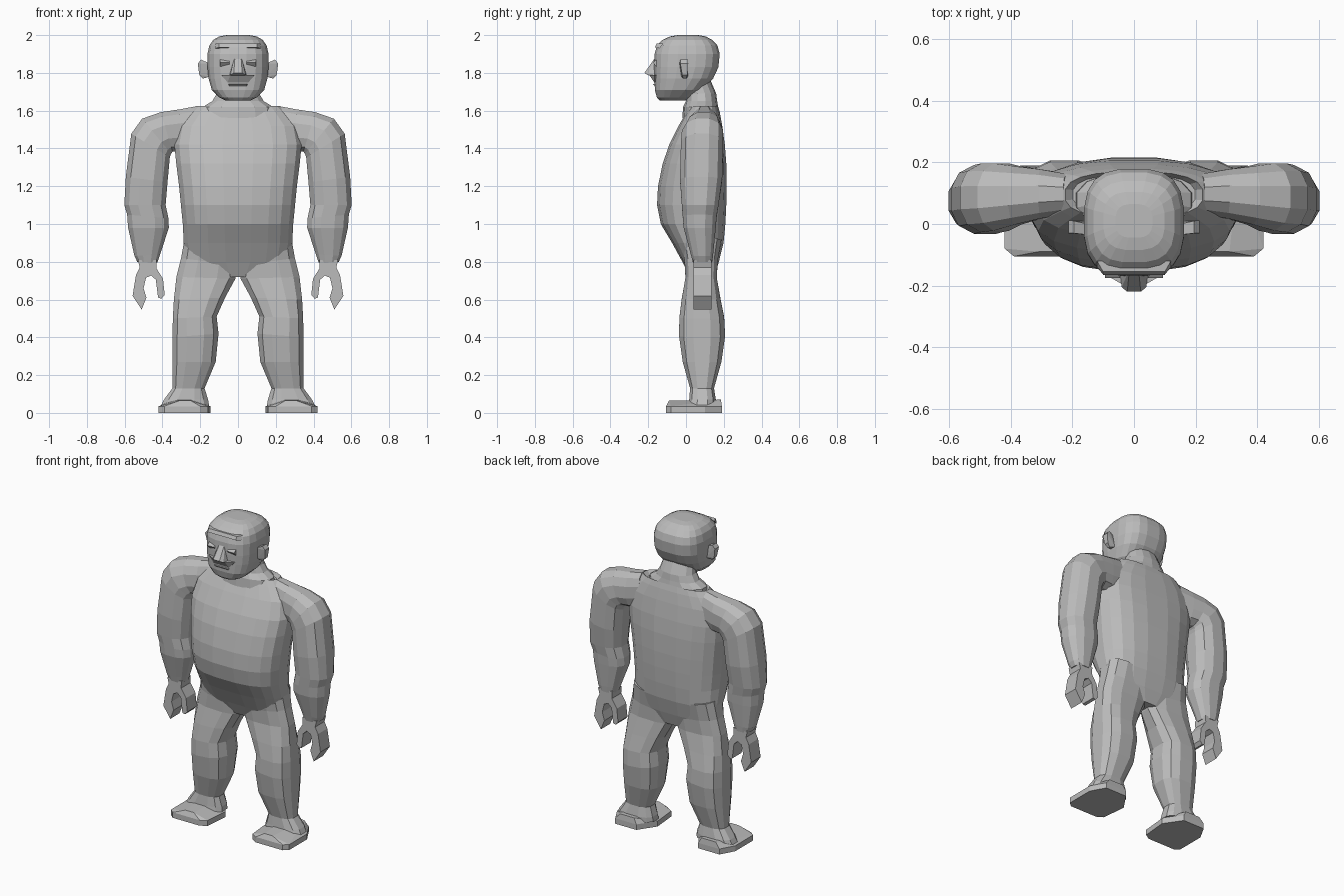
import bpy, bmesh, math
from mathutils import Vector

grey = bpy.data.materials.new("plain grey")
grey.diffuse_color = (0.5, 0.5, 0.5, 1)


def finish(name, bm):
    bmesh.ops.recalc_face_normals(bm, faces=bm.faces)
    me = bpy.data.meshes.new(name)
    bm.to_mesh(me)
    bm.free()
    me.materials.append(grey)
    ob = bpy.data.objects.new(name, me)
    bpy.context.collection.objects.link(ob)
    return ob


def loft(name, rings, n=14, power=2.5, s=1):
    """Rings: (inner x, inner z, outer x, outer z, front y, back y)."""
    bm = bmesh.new()
    prev = None
    for xi, zi, xo, zo, y0, y1 in rings:
        ring = []
        for i in range(n):
            a = 2 * math.pi * (i + 0.5) / n
            c, d = math.cos(a), math.sin(a)
            u = math.copysign(abs(c) ** (2 / power), c)
            v = math.copysign(abs(d) ** (2 / power), d)
            t = (u + 1) / 2
            ring.append(bm.verts.new((s * (xi + (xo - xi) * t),
                                      (y0 + y1) / 2 + v * (y1 - y0) / 2,
                                      zi + (zo - zi) * t)))
        if prev:
            for i in range(n):
                j = (i + 1) % n
                bm.faces.new((prev[i], prev[j], ring[j], ring[i]))
        else:
            bm.faces.new(ring)
        prev = ring
    bm.faces.new(prev)
    return finish(name, bm)


def hull(name, pts, s=1):
    bm = bmesh.new()
    for x, y, z in pts:
        bm.verts.new((s * x, y, z))
    bmesh.ops.convex_hull(bm, input=bm.verts)
    return finish(name, bm)


def sym(rows):
    """Centred rings from (z, half width, front y, back y)."""
    return [(-w, z, w, z, a, b) for z, w, a, b in rows]


def both(pts):
    return [(s * x, y, z) for x, y, z in pts for s in (1, -1)]


# Torso with a big belly
loft("torso", sym([
    (0.72, 0.16, 0.02, 0.15), (0.80, 0.27, -0.02, 0.175), (0.90, 0.29, -0.075, 0.20),
    (1.00, 0.295, -0.135, 0.21), (1.10, 0.305, -0.155, 0.215), (1.20, 0.315, -0.15, 0.217),
    (1.32, 0.33, -0.125, 0.215), (1.42, 0.34, -0.09, 0.207), (1.52, 0.32, -0.04, 0.193),
    (1.59, 0.26, 0.0, 0.18), (1.625, 0.225, 0.02, 0.17), (1.60, 0.2, 0.03, 0.16)]),
    n=20, power=2.6)

# Neck and collar
loft("neck", sym([(1.56, 0.20, -0.02, 0.17), (1.62, 0.19, -0.015, 0.17),
                  (1.65, 0.14, 0.0, 0.165), (1.69, 0.115, 0.0, 0.16),
                  (1.76, 0.10, -0.02, 0.13)]), n=14, power=2.2)

# Head
loft("head", sym([
    (1.655, 0.07, -0.14, 0.0), (1.67, 0.10, -0.155, 0.03), (1.71, 0.14, -0.166, 0.09),
    (1.77, 0.157, -0.168, 0.145), (1.83, 0.163, -0.17, 0.173), (1.90, 0.163, -0.168, 0.18),
    (1.945, 0.153, -0.155, 0.168), (1.975, 0.132, -0.125, 0.14), (1.993, 0.10, -0.085, 0.105),
    (2.0, 0.06, -0.045, 0.065)]), n=20, power=2.9)

# Nose, upper lip, brow and eyelids
hull("nose", both([(0.016, -0.16, 1.885), (0.024, -0.17, 1.86), (0.022, -0.22, 1.80),
                   (0.04, -0.205, 1.79), (0.045, -0.16, 1.79), (0.03, -0.165, 1.775)]))
hull("upper_lip", both([(0.09, -0.15, 1.79), (0.09, -0.166, 1.79), (0.04, -0.195, 1.79),
                        (0.055, -0.168, 1.75), (0.055, -0.15, 1.75)]))
hull("lower_lip", both([(0.06, -0.15, 1.745), (0.045, -0.174, 1.74), (0.05, -0.15, 1.715)]))
hull("brow", both([(0.12, -0.12, 1.955), (0.10, -0.155, 1.955), (0.10, -0.165, 1.935),
                   (0.12, -0.14, 1.93)]))

for s, side in ((1, "right"), (-1, "left")):
    hull(side + "_eyelid", [(x, y, z) for x in (0.045, 0.095)
                            for y, z in ((-0.15, 1.875), (-0.176, 1.855), (-0.15, 1.825))], s)

    # Ear flaring outwards
    hull(side + "_ear", [(0.15, -0.035, 1.85), (0.15, 0.0, 1.85), (0.15, -0.025, 1.78),
                         (0.15, 0.01, 1.78), (0.195, -0.03, 1.87), (0.195, 0.01, 1.87),
                         (0.213, -0.03, 1.85), (0.213, 0.012, 1.85), (0.205, -0.02, 1.79),
                         (0.205, 0.008, 1.79), (0.185, -0.015, 1.77), (0.185, 0.0, 1.77)], s)

    # Arm with shoulder
    loft(side + "_arm", [
        (0.20, 1.40, 0.23, 1.625, 0.03, 0.165), (0.30, 1.38, 0.31, 1.61, 0.015, 0.18),
        (0.345, 1.38, 0.41, 1.595, -0.005, 0.19), (0.352, 1.37, 0.51, 1.56, -0.025, 0.20),
        (0.358, 1.35, 0.568, 1.48, -0.03, 0.20), (0.37, 1.22, 0.597, 1.25, -0.035, 0.195),
        (0.38, 1.10, 0.605, 1.10, -0.025, 0.175), (0.365, 1.03, 0.59, 1.05, -0.02, 0.165),
        (0.363, 0.98, 0.585, 0.98, -0.015, 0.16), (0.41, 0.84, 0.55, 0.83, 0.025, 0.145),
        (0.425, 0.795, 0.535, 0.80, 0.035, 0.14)], n=12, power=2.4, s=s)

    # Claw hand, an outline given thickness
    outline = [(0.53, 0.81), (0.52, 0.77), (0.54, 0.73), (0.558, 0.62), (0.51, 0.547),
               (0.485, 0.61), (0.50, 0.66), (0.487, 0.715), (0.46, 0.728), (0.435, 0.705),
               (0.423, 0.61), (0.405, 0.605), (0.388, 0.625), (0.397, 0.71), (0.432, 0.765),
               (0.43, 0.81)]
    bm = bmesh.new()
    f = bm.faces.new([bm.verts.new((s * x, 0.04, z)) for x, z in outline])
    ext = bmesh.ops.extrude_face_region(bm, geom=[f])["geom"]
    bmesh.ops.translate(bm, vec=Vector((0, 0.095, 0)),
                        verts=[v for v in ext if isinstance(v, bmesh.types.BMVert)])
    if not any(f is g for g in bm.faces):
        bmesh.ops.holes_fill(bm, edges=bm.edges)
    finish(side + "_hand", bm)

    # Leg
    loft(side + "_leg", [
        (0.02, 0.88, 0.285, 0.93, -0.03, 0.19), (0.005, 0.78, 0.305, 0.82, -0.01, 0.17),
        (0.01, 0.71, 0.33, 0.72, -0.005, 0.165), (0.065, 0.61, 0.343, 0.60, -0.025, 0.185),
        (0.11, 0.51, 0.348, 0.50, -0.038, 0.205), (0.10, 0.42, 0.35, 0.40, -0.04, 0.21),
        (0.115, 0.27, 0.35, 0.27, -0.02, 0.19), (0.175, 0.13, 0.35, 0.13, 0.02, 0.15),
        (0.155, 0.07, 0.395, 0.07, 0.015, 0.16), (0.15, 0.04, 0.41, 0.04, 0.01, 0.16)],
        n=12, power=2.7, s=s)

    # Flat foot with a low ridge
    sole = [(0.16, -0.08), (0.20, -0.105), (0.39, -0.105), (0.42, -0.08), (0.42, 0.10),
            (0.37, 0.19), (0.22, 0.19), (0.145, 0.08)]
    hull(side + "_foot", [(x, y, z) for x, y in sole for z in (0, 0.035)]
         + [(0.25, -0.09, 0.065), (0.31, -0.09, 0.065), (0.24, 0.185, 0.07), (0.34, 0.185, 0.07)], s)
